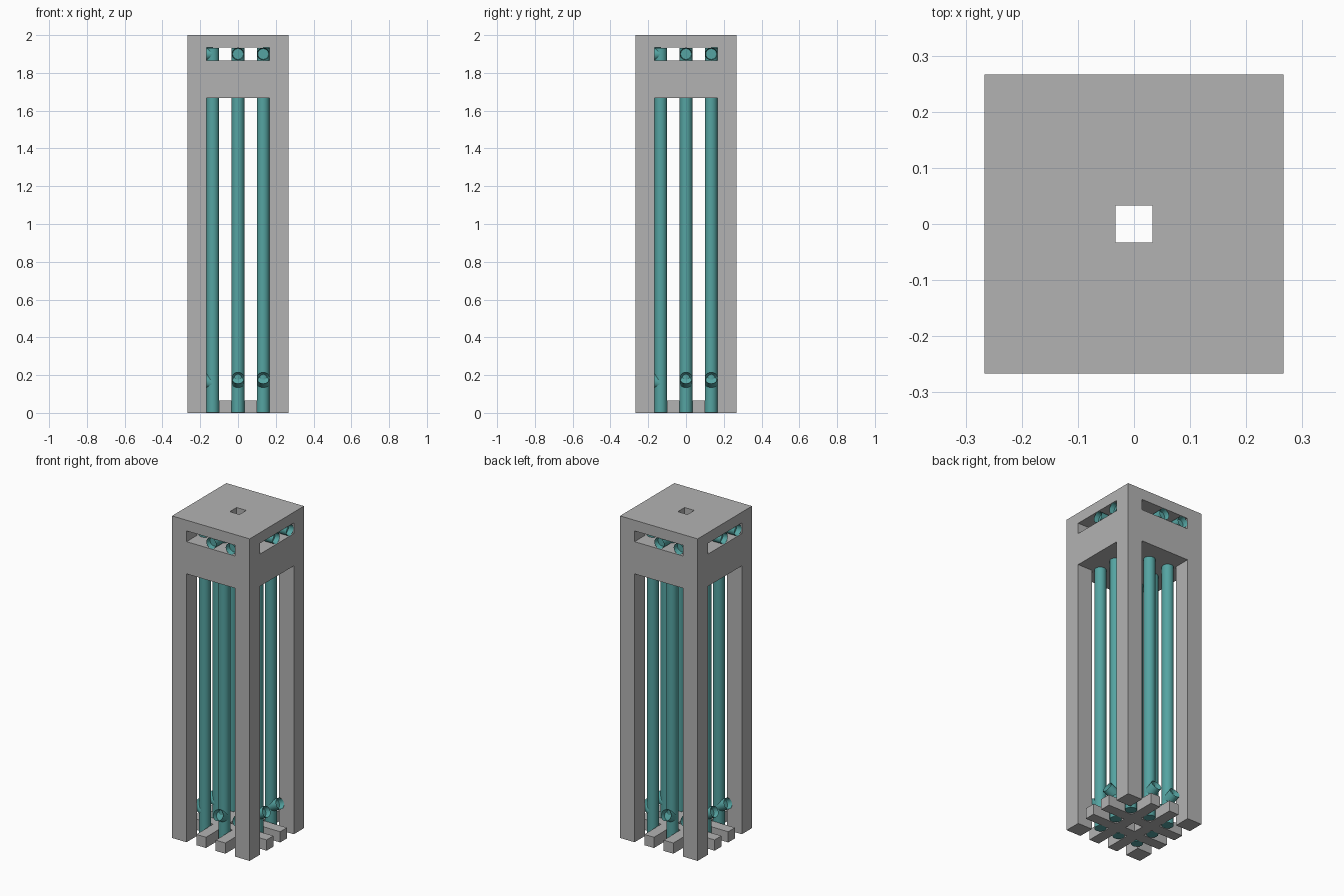
import bpy, bmesh, math
from mathutils import Vector, Matrix

if "Cube" in bpy.data.objects:
    bpy.data.objects.remove(bpy.data.objects["Cube"])

U = 2 / 30          # base module
HALF = 4 * U        # half width of the tower
R = 0.5 * U         # pipe radius


def material(name, rgb):
    m = bpy.data.materials.new(name)
    m.diffuse_color = (*rgb, 1)
    m.use_nodes = True
    m.node_tree.nodes["Principled BSDF"].inputs["Base Color"].default_value = m.diffuse_color
    return m


GREY = material("concrete grey", (0.45, 0.45, 0.45))
TEAL = material("pipe teal", (0.09, 0.37, 0.36))


def add_object(name, bm, mat):
    me = bpy.data.meshes.new(name)
    bm.to_mesh(me)
    bm.free()
    me.materials.append(mat)
    ob = bpy.data.objects.new(name, me)
    bpy.context.collection.objects.link(ob)
    return ob


def block_grid(name, xs, ys, zs, solid, mat):
    """Outer skin of the grid cells for which solid(x, y, z) holds at the cell centre."""
    axes = (xs, ys, zs)
    n = [len(a) - 1 for a in axes]

    def filled(c):
        if any(c[k] < 0 or c[k] >= n[k] for k in range(3)):
            return False
        return solid(*[(axes[k][c[k]] + axes[k][c[k] + 1]) / 2 for k in range(3)])

    bm = bmesh.new()
    for i in range(n[0]):
        for j in range(n[1]):
            for k in range(n[2]):
                if not filled((i, j, k)):
                    continue
                for ax in range(3):
                    for side in (0, 1):
                        nb = [i, j, k]
                        nb[ax] += 2 * side - 1
                        if filled(nb):
                            continue
                        b, c = (ax + 1) % 3, (ax + 2) % 3
                        ring = [(0, 0), (1, 0), (1, 1), (0, 1)]
                        verts = []
                        for db, dc in (ring if side else ring[::-1]):
                            p = [i, j, k]
                            p[ax] += side
                            p[b] += db
                            p[c] += dc
                            verts.append(bm.verts.new([axes[a][p[a]] for a in range(3)]))
                        bm.faces.new(verts)
    bmesh.ops.remove_doubles(bm, verts=bm.verts, dist=1e-5)
    bmesh.ops.dissolve_limit(bm, angle_limit=0.01, verts=bm.verts, edges=bm.edges)
    return add_object(name, bm, mat)


def pipe(name, a, b, open_end=False):
    """Round pipe from a to b; an open end gets a recessed mouth."""
    a, b = Vector(a), Vector(b)
    d = b - a
    bm = bmesh.new()
    bmesh.ops.create_cone(bm, cap_ends=True, segments=24, radius1=R, radius2=R, depth=d.length)
    if open_end:
        cap = max(bm.faces, key=lambda f: f.calc_center_median().z)
        bmesh.ops.inset_region(bm, faces=[cap], thickness=R * 0.15)
        bmesh.ops.translate(bm, verts=cap.verts, vec=(0, 0, -0.03))
    rot = d.to_track_quat('Z', 'Y').to_matrix().to_4x4()
    bm.transform(Matrix.Translation((a + b) / 2) @ rot)
    ob = add_object(name, bm, TEAL)
    bpy.ops.object.select_all(action='DESELECT')
    ob.select_set(True)
    bpy.context.view_layer.objects.active = ob
    bpy.ops.object.shade_smooth_by_angle(angle=math.radians(35))


# Tower frame: four legs, a head block with slots on all sides, a central shaft
def frame_rule(x, y, z):
    corner = abs(x) > 2.5 * U and abs(y) > 2.5 * U
    shaft = abs(x) < R and abs(y) < R
    in_head = 25 * U < z < 28 * U or z > 29 * U
    return corner or (in_head and not shaft)


lines = [-HALF, -2.5 * U, -R, R, 2.5 * U, HALF]
block_grid("tower_frame", lines, lines, [0, 25 * U, 28 * U, 29 * U, 30 * U], frame_rule, GREY)

# Base grating: two crossing bars each way
bars = [-HALF, -1.5 * U, -R, R, 1.5 * U, HALF]


def is_bar(v):
    return R < abs(v) < 1.5 * U


block_grid("base_grating", bars, bars, [0, U], lambda x, y, z: is_bar(x) or is_bar(y), GREY)

# Pipes: a middle and a corner riser per side, repeated by quarter turns
for q in range(4):
    turn = Matrix.Rotation(q * math.pi / 2, 3, 'Z')
    for label, x in (("middle", 0), ("corner", 2 * U)):
        def at(y, z):
            return turn @ Vector((x, y, z))
        tag = f"{label}_{q + 1}"
        pipe(f"riser_{tag}", at(-2 * U, 0.002), at(-2 * U, 29 * U - 0.001))
        pipe(f"outlet_{tag}", at(-2 * U, 28.5 * U), at(-HALF + 0.003, 28.5 * U), True)
        pipe(f"inlet_{tag}", at(-2 * U, 0.155), at(-2 * U - 0.062, 0.185), True)
